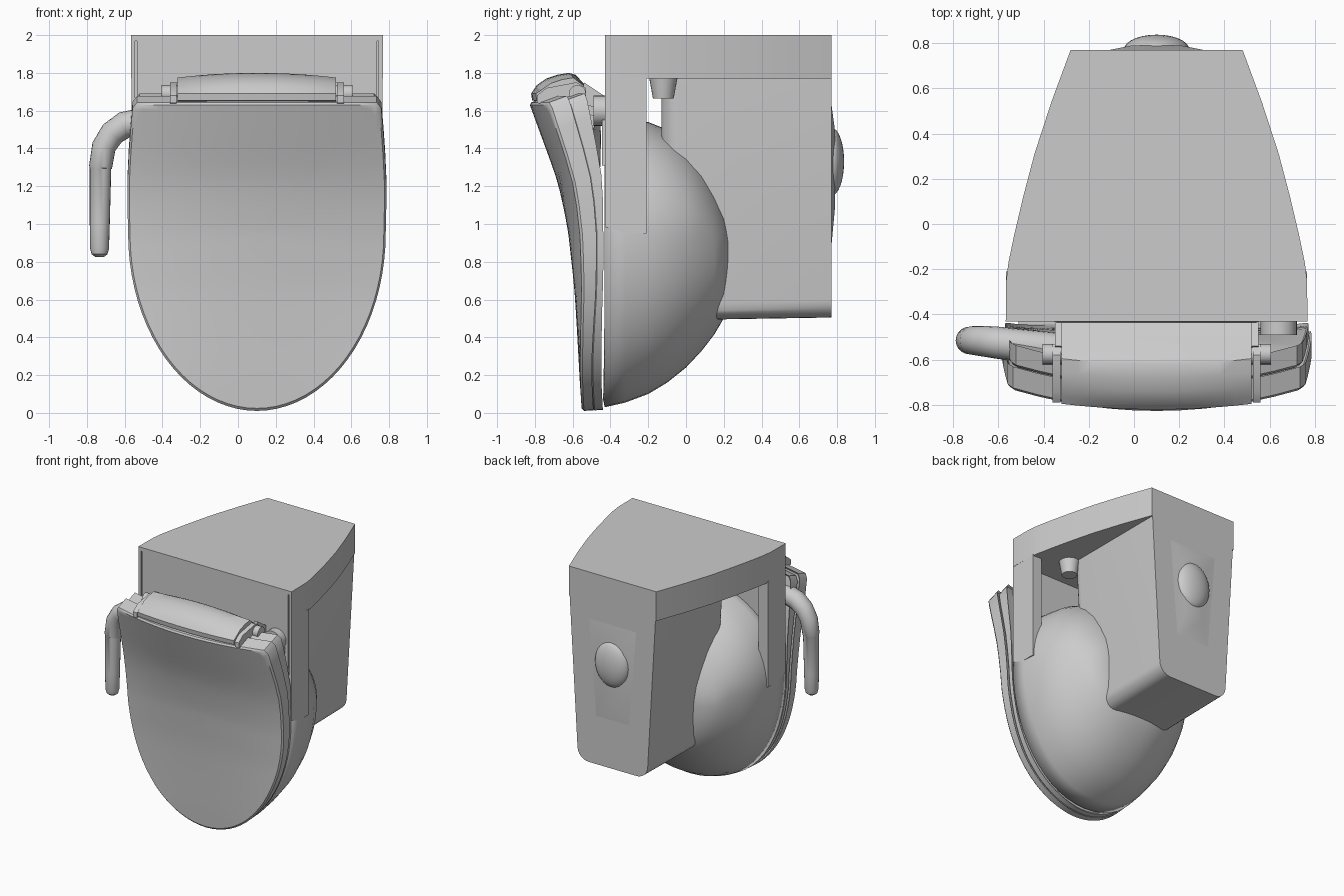
import bpy, bmesh, math
from mathutils import Vector, Matrix

if "Cube" in bpy.data.objects:
    bpy.data.objects.remove(bpy.data.objects["Cube"])

CX = 0.1  # symmetry line of the body


def finish(name, bm, smooth=True, angle=35):
    bmesh.ops.recalc_face_normals(bm, faces=bm.faces)
    me = bpy.data.meshes.new(name)
    bm.to_mesh(me)
    bm.free()
    ob = bpy.data.objects.new(name, me)
    bpy.context.collection.objects.link(ob)
    if smooth:
        bpy.ops.object.select_all(action='DESELECT')
        ob.select_set(True)
        bpy.context.view_layer.objects.active = ob
        bpy.ops.object.shade_smooth_by_angle(angle=math.radians(angle))
    return ob


def box(name, x0, x1, y0, y1, z0, z1):
    bm = bmesh.new()
    bmesh.ops.create_cube(bm, size=1, matrix=Matrix.LocRotScale(
        Vector(((x0 + x1) / 2, (y0 + y1) / 2, (z0 + z1) / 2)), None,
        Vector((x1 - x0, y1 - y0, z1 - z0))))
    return finish(name, bm, False)


def cyl(name, loc, axis, r1, r2, h, seg=24):
    bm = bmesh.new()
    rot = Vector(axis).to_track_quat('Z', 'Y').to_matrix().to_4x4()
    bmesh.ops.create_cone(bm, cap_ends=True, segments=seg, radius1=r1, radius2=r2,
                          depth=h, matrix=Matrix.Translation(loc) @ rot)
    return finish(name, bm)


def loft(name, rings, cap0=True, cap1=True, loop=False):
    bm = bmesh.new()
    vs = [[bm.verts.new(p) for p in r] for r in rings]
    pairs = list(zip(vs, vs[1:])) + ([(vs[-1], vs[0])] if loop else [])
    for a, b in pairs:
        for i in range(len(a)):
            j = (i + 1) % len(a)
            bm.faces.new((a[i], a[j], b[j], b[i]))
    if cap0:
        bm.faces.new(vs[0])
    if cap1:
        bm.faces.new(vs[-1])
    return finish(name, bm)


def cut(ob, cutter):
    m = ob.modifiers.new("cut", 'BOOLEAN')
    m.operation, m.object, m.solver = 'DIFFERENCE', cutter, 'EXACT'
    cutter.hide_render = True
    cutter.hide_set(True)


def lerp(table, t):
    for (a, u), (b, v) in zip(table, table[1:]):
        if t <= b:
            return u + (v - u) * max(0, (t - a) / (b - a))
    return table[-1][1]


# back slab with tapering plan
half = [(.667, -.43), (.665, -.25), (.655, -.17), (.63, -.05), (.59, .12),
        (.54, .31), (.465, .54), (.38, .77)]
plan = [(CX + w, y) for w, y in half] + [(CX - w, y) for w, y in reversed(half)]
slab = loft("back_slab", [[(x, y, z) for x, y in plan] for z in (1.77, 2.0)])

# front plate and side posts of the rim frame
plate = box("front_plate", CX - .6, CX + .6, -.43, -.37, 1.3, 1.78)
for s, n in ((-1, "left"), (1, "right")):
    xs = sorted((CX + s * .585, CX + s * .665))
    post = box(n + "_post", *xs, -.43, -.21, .95, 1.78)
    groove = box(n + "_groove_cutter", CX + s * .64 - .005, CX + s * .64 + .005,
                 -.5, -.41, 1.3, 1.97)
    cut(slab, groove)
    cut(post, groove)

# bowl: rings along y of (y, half width, bottom, top)
sections = [(-.43, .667, .03, 1.57), (-.32, .665, .055, 1.56), (-.2, .655, .10, 1.54),
            (-.1, .63, .16, 1.50), (0, .585, .24, 1.43), (.08, .53, .325, 1.34),
            (.15, .465, .415, 1.24), (.2, .40, .50, 1.13), (.23, .30, .60, 1.02)]
rings = []
for y, w, zb, zt in sections:
    ring = []
    for i in range(56):
        a = 2 * math.pi * i / 56
        zc = .95 if y < .1 else .88
        c, s = math.cos(a), math.sin(a)
        ring.append((CX + w * math.copysign(abs(c) ** .92, c), y,
                     zc + s * ((zt - zc) if s > 0 else (zc - zb))))
    rings.append(ring)
bowl = loft("bowl", rings, cap0=False)
m = bowl.modifiers.new("wall", 'SOLIDIFY')
m.thickness, m.offset = .04, -1

# pedestal foot, rounded along the bottom and the inner vertical edges
bm = bmesh.new()
bmesh.ops.create_cube(bm, size=2)
for v in bm.verts:
    top, back = v.co.z > 0, v.co.y > 0
    v.co = (CX + v.co.x * (.375 if top else .30), .77 if back else -.13,
            1.8 if top else (.505 if back else .49))
edges = [e for e in bm.edges
         if (all(v.co.z < 1 for v in e.verts) and abs(e.verts[0].co.y - e.verts[1].co.y) > .5)
         or (all(v.co.y < 0 for v in e.verts) and abs(e.verts[0].co.z - e.verts[1].co.z) > .5)]
bmesh.ops.bevel(bm, geom=edges, offset=.09, segments=6, profile=.5, affect='EDGES')
finish("pedestal", bm)

# foot panel and domed plug on the base
loft("base_panel", [[(CX + x * k, y, 1.33 + z * k) for x, z in
                     ((-.23, .34), (.23, .34), (.16, -.5), (-.16, -.5))]
                    for k, y in ((1, .765), (.5, .788))])
bm = bmesh.new()
bmesh.ops.create_uvsphere(bm, u_segments=28, v_segments=16, radius=1,
                          matrix=Matrix.LocRotScale(Vector((CX, .77, 1.33)), None,
                                                    Vector((.145, .067, .18))))
finish("base_plug", bm)

# small stub inside the side opening
cyl("inner_stub", (.5, -.12, 1.72), (0, 0, 1), .055, .075, .11)

# lid and seat share one bent surface
curve = [(0, -.55), (.12, -.56), (.4, -.575), (.65, -.59), (.97, -.625), (1.19, -.67),
         (1.3, -.705), (1.42, -.75), (1.64, -.83), (1.8, -.888)]


def surf(x, z, t):
    y = sum(lerp(curve, z + d) for d in (-.06, -.03, 0, .03, .06)) / 5
    slope = (lerp(curve, z + .05) - lerp(curve, z - .05)) / .1
    y += .09 * max(0, z / 1.64) * (x / .62) ** 2
    n = math.hypot(1, slope)
    return (CX + x, y + t / n, z - t * slope / n)


def outline(top, w):
    pts = [(w * math.cos(a), .95 + .94 * math.sin(a))
           for a in (math.pi * (1 + i / 40) for i in range(41))]
    right = [(w * 1.005, 1.1), (w * 1.005, 1.22), (w * .995, 1.36), (w * .98, 1.5),
             (w * .965, top - .03), (w * .93, top)]
    pts += right + [(w * .93 * (1 - i / 6), top) for i in range(1, 12)]
    return pts + [(-x, z) for x, z in reversed(right)]


def panel(name, top, w, t0, t1, inner):
    pts = outline(top, w)
    steps = [1, .985, .95] + [.95 + (inner - .95) * i / 9 for i in range(1, 10)]

    def ring(s, t):
        return [surf(x * s, .95 + (z - .95) * s, lerp(t, z) + (.012 if s == 1 else 0))
                for x, z in pts]
    front = [ring(s, t0) for s in reversed(steps)]
    back = [ring(s, t1) for s in steps]
    hole = inner > .1
    return loft(name, front + back, not hole, not hole, hole)


lid_t = [(.3, .05), (1.64, .1)]
panel("lid", 1.64, .682, [(0, 0), (2, 0)], lid_t, .02)
panel("seat", 1.62, .668, [(.3, .056), (1.64, .106)],
      [(.6, .10), (.97, .115), (1.2, .145), (1.64, .2)], .66)

# hinge barrel block across the top of the lid
prof = [(-.815, 1.655), (-.82, 1.69), (-.79, 1.735), (-.74, 1.77), (-.68, 1.79), (-.62, 1.80),
        (-.585, 1.79), (-.50, 1.70), (-.435, 1.67), (-.435, 1.56), (-.6, 1.6)]
rings = []
for i in range(13):
    u = -1 + i / 6
    rings.append([(CX + .42 * u, y + (.025 * u * u if y < -.6 else 0),
                   z - (.025 * u * u if z > 1.7 else 0)) for y, z in prof])
loft("hinge_block", rings)

# hinge cheeks, pins and wall brackets on both sides
for s, n in ((-1, "left"), (1, "right")):
    cheek = [(-.79, 1.64), (-.79, 1.68), (-.74, 1.72), (-.58, 1.75), (-.53, 1.72), (-.53, 1.62)]
    loft(n + "_hinge_cheek", [[(CX + s * x, y, z) for y, z in cheek] for x in (.425, .46)])
    cyl(n + "_hinge_pin", (CX + s * .46, -.575, 1.69), (1, 0, 0), .045, .045, .09, 20)
    bracket = [(-.54, 1.75), (-.435, 1.68), (-.435, 1.55), (-.49, 1.55), (-.49, 1.62), (-.56, 1.64)]
    loft(n + "_bracket", [[(CX + s * x, y, z) for y, z in bracket] for x in (.42, .45)])
    box(n + "_mount", CX + s * .53 - .08, CX + s * .53 + .08, -.445, -.425, 1.31, 1.55)
cyl("mount_button", (.64, -.46, 1.6), (0, 1, 0), .08, .08, .06)

# bent side handle, with a slimmer grip
path = [(-.35, -.55, 1.54, .07), (-.52, -.535, 1.54, .072), (-.60, -.525, 1.525, .071),
        (-.665, -.518, 1.48, .068), (-.71, -.515, 1.41, .064), (-.728, -.515, 1.30, .061),
        (-.728, -.515, 1.295, .057), (-.732, -.515, 1.0, .053), (-.733, -.515, .87, .05),
        (-.733, -.515, .84, .042), (-.733, -.515, .825, .022)]
rings = []
for i, p in enumerate(path):
    a, b = path[max(i - 1, 0)], path[min(i + 1, len(path) - 1)]
    d = (Vector(b[:3]) - Vector(a[:3])).normalized()
    side = d.cross(Vector((0, 1, 0))).normalized()
    up = side.cross(d)
    rings.append([Vector(p[:3]) + p[3] * (side * math.cos(k * math.pi / 10)
                  + up * math.sin(k * math.pi / 10)) for k in range(20)])
loft("side_handle", rings)
